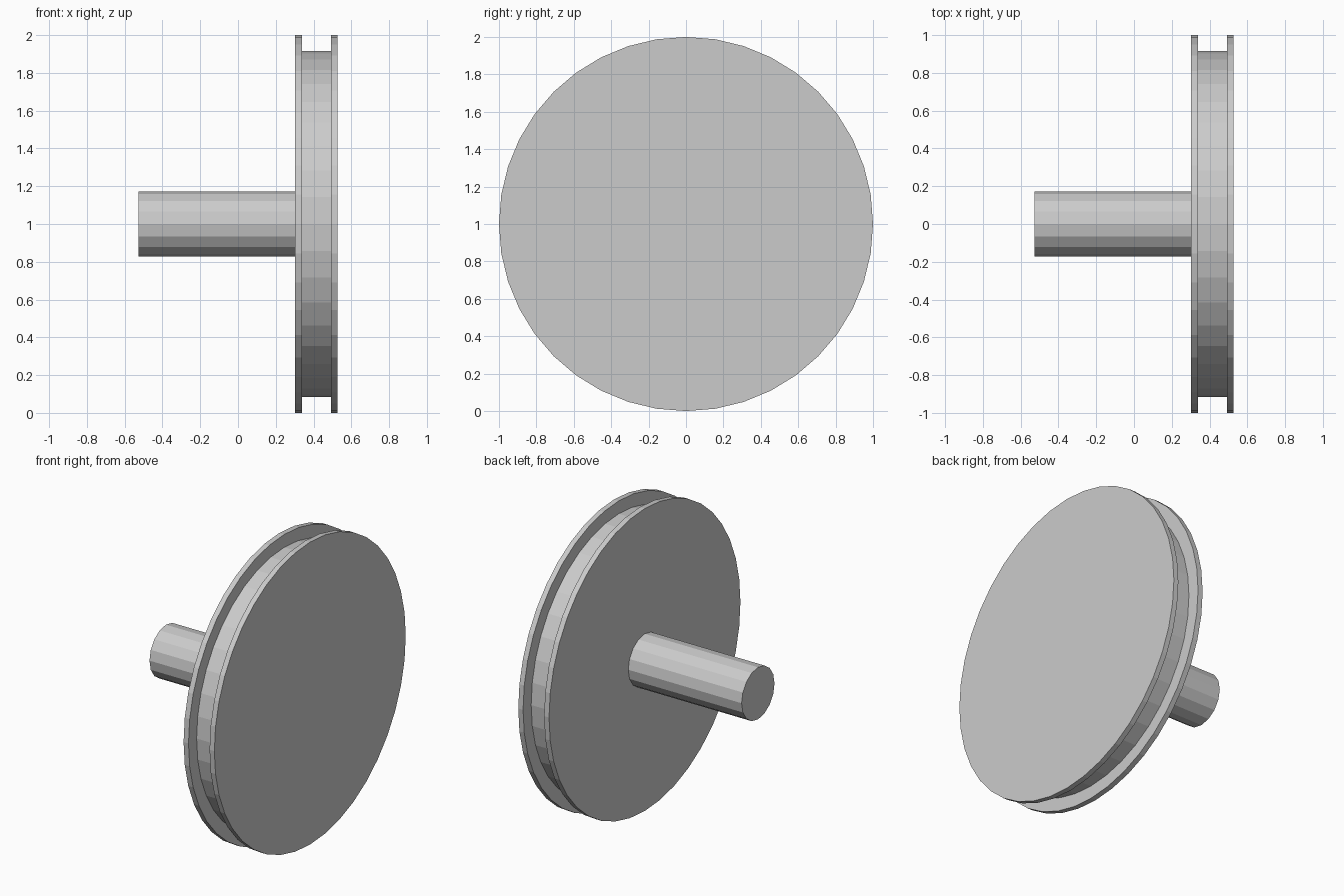
import bpy
import bmesh
from math import cos, sin, tau

cube = bpy.data.objects.get("Cube")
if cube:
    bpy.data.objects.remove(cube, do_unlink=True)

# Plain grey metal
grey = bpy.data.materials.new("plain grey")
grey.use_nodes = True
colour = (0.6, 0.6, 0.6, 1)
grey.diffuse_color = colour
grey.node_tree.nodes["Principled BSDF"].inputs["Base Color"].default_value = colour


def lathe(name, profile, sides):
    """Turn (x, radius) points around the axle line and cap both ends."""
    bm = bmesh.new()
    rings = [[bm.verts.new((x, r * cos(tau * i / sides), 1 + r * sin(tau * i / sides)))
              for i in range(sides)] for x, r in profile]
    for a, b in zip(rings, rings[1:]):
        for i in range(sides):
            j = (i + 1) % sides
            bm.faces.new((a[i], a[j], b[j], b[i]))
    bm.faces.new(rings[0])
    bm.faces.new(rings[-1])
    bmesh.ops.recalc_face_normals(bm, faces=bm.faces)
    mesh = bpy.data.meshes.new(name)
    bm.to_mesh(mesh)
    bm.free()
    mesh.materials.append(grey)
    obj = bpy.data.objects.new(name, mesh)
    bpy.context.collection.objects.link(obj)
    return obj


# Grooved wheel: flange, recessed rim, flange
inner, groove_start, groove_end, outer = 0.302, 0.338, 0.492, 0.527
rim = 0.915
lathe("grooved_wheel", [(inner, 1), (groove_start, 1), (groove_start, rim),
                        (groove_end, rim), (groove_end, 1), (outer, 1)], 40)

# Axle shaft on the right side of the wheel
lathe("axle_shaft", [(-outer, 0.172), (inner, 0.172)], 16)
